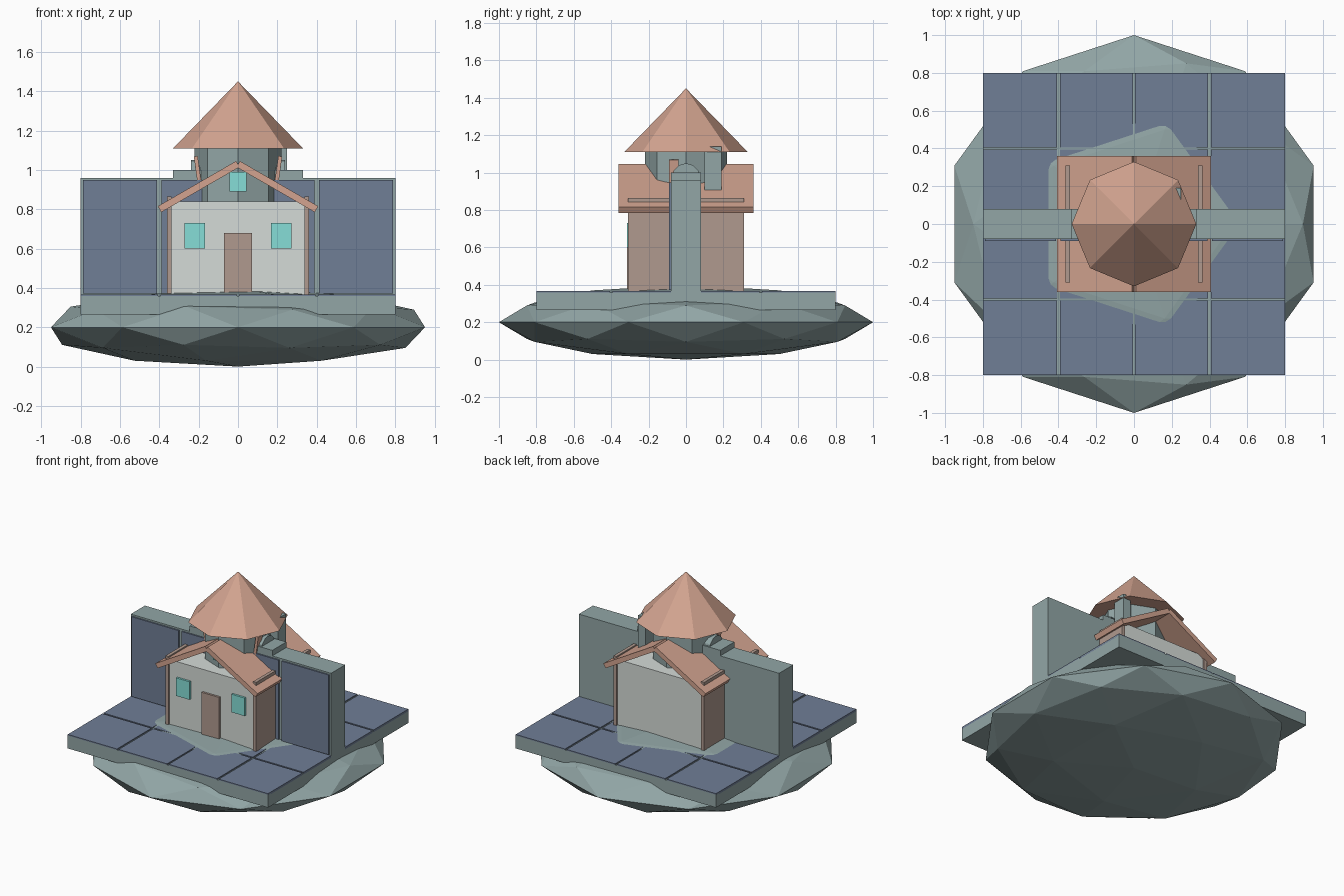
import bpy
from math import radians, pi

cube = bpy.data.objects.get("Cube")
if cube:
    bpy.data.objects.remove(cube, do_unlink=True)


def material(name, rgb):
    lin = [((c / 255 + 0.055) / 1.055) ** 2.4 for c in rgb] + [1]
    m = bpy.data.materials.new(name)
    m.use_nodes = True
    m.diffuse_color = lin
    m.node_tree.nodes["Principled BSDF"].inputs["Base Color"].default_value = lin
    return m


STONE = material("grey_green_stone", (146, 166, 166))
BLUE = material("slate_blue", (112, 126, 150))
CLAY = material("clay_roof", (211, 164, 144))
PLASTER = material("pale_plaster", (213, 219, 215))
WOOD = material("brown_wood", (176, 154, 143))
GLASS = material("turquoise_glass", (134, 222, 215))


def finish(name, mat):
    ob = bpy.context.object
    ob.name = name
    ob.data.materials.append(mat)
    return ob


def box(name, mat, x, y, z, tilt=0):
    """Box from (min, max) ranges, tilted about the y axis through its centre."""
    centre = [(a + b) / 2 for a, b in (x, y, z)]
    bpy.ops.mesh.primitive_cube_add(size=1, location=centre, rotation=(0, tilt, 0))
    ob = finish(name, mat)
    ob.scale = [b - a for a, b in (x, y, z)]
    return ob


def span(centre, half):
    return (centre - half, centre + half)


# Faceted rock and floor slab
bpy.ops.mesh.primitive_ico_sphere_add(subdivisions=2, radius=1, location=(0, 0, 0.2))
finish("rock_base", STONE).scale = (1, 1, 0.2)
box("floor_slab", STONE, (-0.8, 0.8), (-0.8, 0.8), (0.265, 0.358))

# Floor tiles, four columns on each side of the wall
columns = [(-0.8, -0.407), (-0.393, -0.006), (0.006, 0.393), (0.407, 0.8)]
rows = [(-0.8, -0.406), (-0.394, -0.08), (0.08, 0.394), (0.406, 0.8)]
for cx in columns:
    for ry in rows:
        box("floor_tile", BLUE, cx, ry, (0.35, 0.366))

# Dividing wall with panels on the front
box("dividing_wall", STONE, (-0.8, 0.8), (-0.08, 0.08), (0.3, 0.96))
for i in range(4):
    box("wall_panel", BLUE, span(-0.6 + 0.4 * i, 0.188), (-0.09, -0.07), (0.372, 0.948))
box("wall_cap", STONE, (-0.33, 0.33), (-0.08, 0.08), (0.95, 1.0))

# House body, side boards, door
box("house_body", PLASTER, (-0.34, 0.34), (-0.3, 0.3), (0.34, 0.84))
box("door", WOOD, (-0.07, 0.07), (-0.315, -0.29), (0.36, 0.68))

for side in (-1, 1):
    box("side_boards", WOOD, span(side * 0.35, 0.012), span(0, 0.31), (0.35, 0.865))
    box("house_window", GLASS, span(side * 0.22, 0.053), (-0.315, -0.29), (0.6, 0.73))
    # Sloping roof slab
    box("roof_slab", CLAY, span(side * 0.2, 0.23), span(0, 0.36),
        span(0.915, 0.0175), radians(30) * side)
    # Tower side trim
    box("tower_shutter", CLAY, span(side * 0.205, 0.01), (-0.09, -0.04),
        (0.93, 1.07), radians(8) * side)
    bpy.ops.mesh.primitive_cylinder_add(vertices=12, radius=0.075, depth=0.05,
                                        location=(side * 0.215, 0, 0.975),
                                        rotation=(0, pi / 2, 0))
    finish("tower_side_arch", STONE)

# Octagonal tower with its pointed roof
bpy.ops.mesh.primitive_cylinder_add(vertices=8, radius=0.22, depth=0.31,
                                    location=(0, 0, 0.965))
finish("tower", STONE)
bpy.ops.mesh.primitive_cone_add(vertices=8, radius1=0.33, radius2=0, depth=0.34,
                                location=(0, 0, 1.28))
finish("tower_roof", CLAY)
box("tower_window", GLASS, (-0.042, 0.042), (-0.228, -0.19), (0.89, 0.99))
box("chimney", STONE, (0.19, 0.25), (0.1, 0.19), (0.88, 1.14))
